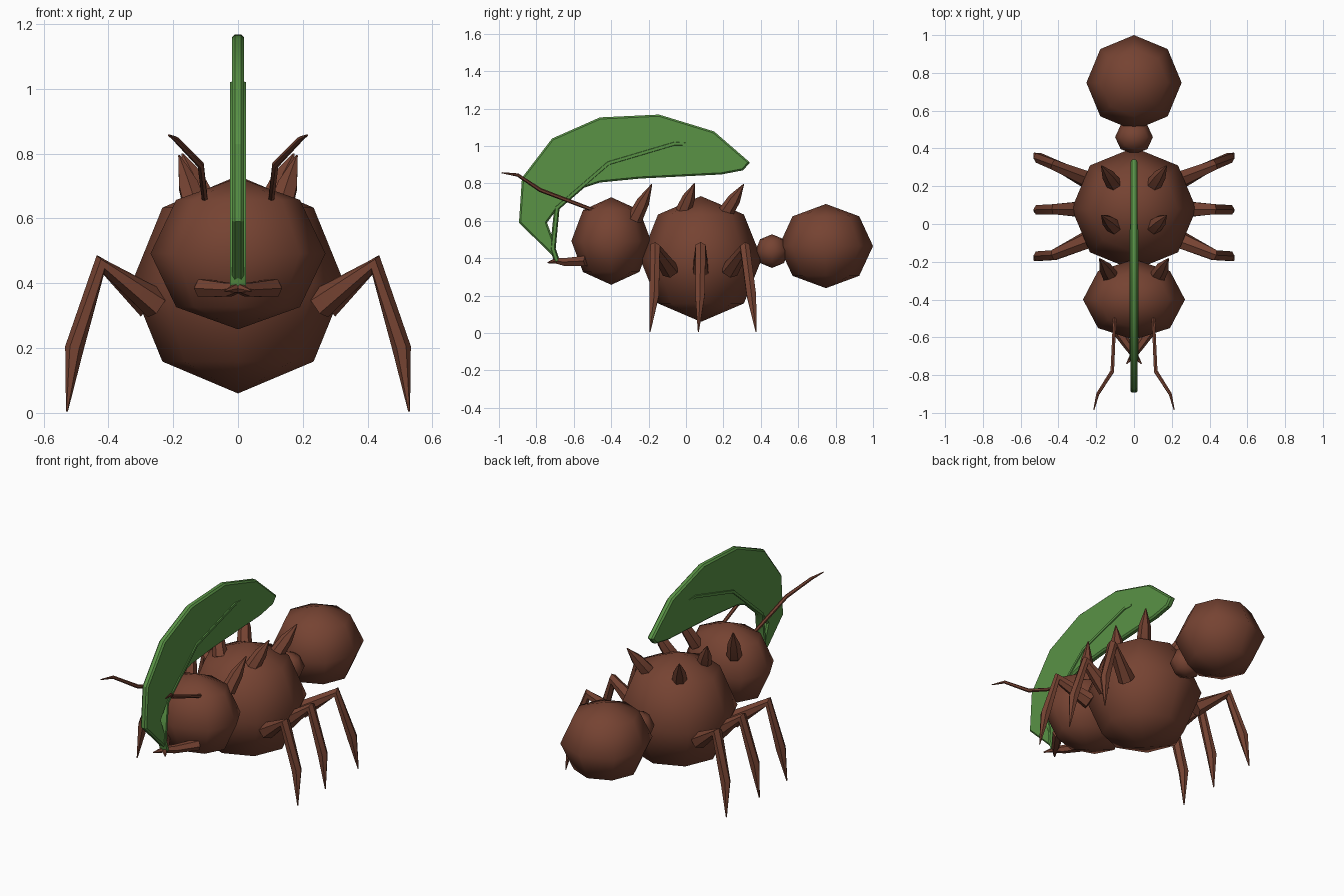
import bpy, bmesh, math
from mathutils import Vector

if "Cube" in bpy.data.objects:
    bpy.data.objects.remove(bpy.data.objects["Cube"])


def material(name, rgb):
    m = bpy.data.materials.new(name)
    m.diffuse_color = (*rgb, 1)
    m.use_nodes = True
    m.node_tree.nodes["Principled BSDF"].inputs["Base Color"].default_value = m.diffuse_color
    return m


BROWN = material("reddish brown", (0.18, 0.056, 0.032))
GREEN = material("leaf green", (0.10, 0.29, 0.06))


def finish(name, bm, mat, angle, mirror=False):
    """Turn a bmesh into a shaded object, optionally mirrored across x."""
    bmesh.ops.recalc_face_normals(bm, faces=bm.faces)
    me = bpy.data.meshes.new(name)
    bm.to_mesh(me)
    bm.free()
    me.materials.append(mat)
    ob = bpy.data.objects.new(name, me)
    bpy.context.collection.objects.link(ob)
    bpy.ops.object.select_all(action='DESELECT')
    ob.select_set(True)
    bpy.context.view_layer.objects.active = ob
    bpy.ops.object.shade_smooth_by_angle(angle=math.radians(angle))
    if mirror:
        mod = ob.modifiers.new("mirror", 'MIRROR')
        mod.use_mirror_merge = False
    return ob


def ball(name, y, z, rx, ry, rz):
    """Low-poly octagonal body segment."""
    bm = bmesh.new()
    bmesh.ops.create_uvsphere(bm, u_segments=8, v_segments=4, radius=1)
    for v in bm.verts:
        v.co = (v.co.x * rx, y + v.co.y * ry, z + v.co.z * rz)
    return finish(name, bm, BROWN, 80)


def tube(name, pts, radii, ref, mat=BROWN, sides=6, flat=1.0, mirror=True):
    """Tapered limb along a path; ref steers the section, flat squashes it."""
    pts = [Vector(p) for p in pts]
    ref = Vector(ref)
    bm = bmesh.new()
    rings = []
    for i, (p, r) in enumerate(zip(pts, radii)):
        t = Vector()
        if i > 0:
            t += (p - pts[i - 1]).normalized()
        if i < len(pts) - 1:
            t += (pts[i + 1] - p).normalized()
        t.normalize()
        side = (ref - t * ref.dot(t)).normalized()
        up = t.cross(side)
        ring = []
        for k in range(sides):
            a = 2 * math.pi * (k + 0.5) / sides
            ring.append(bm.verts.new(p + side * r * math.cos(a) + up * r * flat * math.sin(a)))
        rings.append(ring)
    for a, b in zip(rings, rings[1:]):
        for k in range(sides):
            j = (k + 1) % sides
            bm.faces.new((a[k], a[j], b[j], b[k]))
    bm.faces.new(rings[0])
    bm.faces.new(rings[-1])
    return finish(name, bm, mat, 45, mirror)


# Body segments
ball("head", -0.40, 0.492, 0.27, 0.213, 0.234)
ball("thorax", 0.08, 0.396, 0.33, 0.325, 0.336)
ball("waist", 0.46, 0.438, 0.10, 0.09, 0.09)
ball("abdomen", 0.748, 0.465, 0.252, 0.252, 0.225)

# Legs: three per side, splayed by their offset along the body
for name, base_x, base_y, knee_y, mid_y, tip_y in (
        ("front_leg", 0.25, -0.085, -0.165, -0.17, -0.193),
        ("middle_leg", 0.27, 0.078, 0.078, 0.075, 0.066),
        ("back_leg", 0.25, 0.235, 0.315, 0.35, 0.375)):
    tube(name,
         [(base_x, base_y, 0.335), (0.425, knee_y, 0.457), (0.505, mid_y, 0.20), (0.528, tip_y, 0.005)],
         [0.048, 0.031, 0.029, 0.003], (0, 1, 0))

# Spines on the head and back
for name, base, tip in (
        ("head_spine", (0.125, -0.275, 0.61), (0.182, -0.183, 0.795)),
        ("shoulder_spine", (0.105, -0.015, 0.65), (0.172, 0.046, 0.80)),
        ("back_spine", (0.105, 0.21, 0.64), (0.172, 0.308, 0.795))):
    b, t = Vector(base), Vector(tip)
    tube(name, [b, b.lerp(t, 0.5), t], [0.042, 0.034, 0.003], (1, 0, 0))

# Antennae
tube("antenna",
     [(0.102, -0.49, 0.655), (0.115, -0.78, 0.765), (0.192, -0.90, 0.845), (0.213, -0.985, 0.857)],
     [0.010, 0.011, 0.009, 0.003], (1, 0, 0))

# Crossing mandibles
tube("mandible",
     [(0.11, -0.53, 0.385), (0.03, -0.645, 0.38), (0.0, -0.69, 0.387), (-0.04, -0.74, 0.376)],
     [0.032, 0.024, 0.018, 0.003], (0, 0, 1))

# Leaf blade: side outline extruded across x with rounded rim
outline = [(-0.70, 0.40), (-0.893, 0.59), (-0.877, 0.83), (-0.716, 1.04),
           (-0.46, 1.153), (-0.144, 1.168), (0.15, 1.078), (0.342, 0.912),
           (0.305, 0.87), (0.19, 0.848), (-0.246, 0.826), (-0.46, 0.805),
           (-0.556, 0.773), (-0.68, 0.676), (-0.743, 0.59), (-0.71, 0.50)]
HALF = 0.019
bm = bmesh.new()
face = bm.faces.new([bm.verts.new((-HALF, y, z)) for y, z in outline])
new = bmesh.ops.extrude_face_region(bm, geom=[face])["geom"]
for v in new:
    if isinstance(v, bmesh.types.BMVert):
        v.co.x = HALF
bm.normal_update()
rim = [e for e in bm.edges if abs(e.verts[0].co.x - e.verts[1].co.x) < 1e-5]
bmesh.ops.bevel(bm, geom=rim, offset=0.009, segments=1, affect='EDGES', profile=0.5)
finish("leaf_blade", bm, GREEN, 30)

# Leaf stem and midrib, standing slightly proud of both sides
tube("leaf_stem",
     [(0, -0.69, 0.385), (0, -0.712, 0.45), (0, -0.69, 0.67), (0, -0.415, 0.908),
      (0, -0.06, 1.013), (0, 0, 1.01)],
     [0.028, 0.028, 0.028, 0.028, 0.028, 0.024], (1, 0, 0),
     mat=GREEN, flat=0.55, mirror=False)
